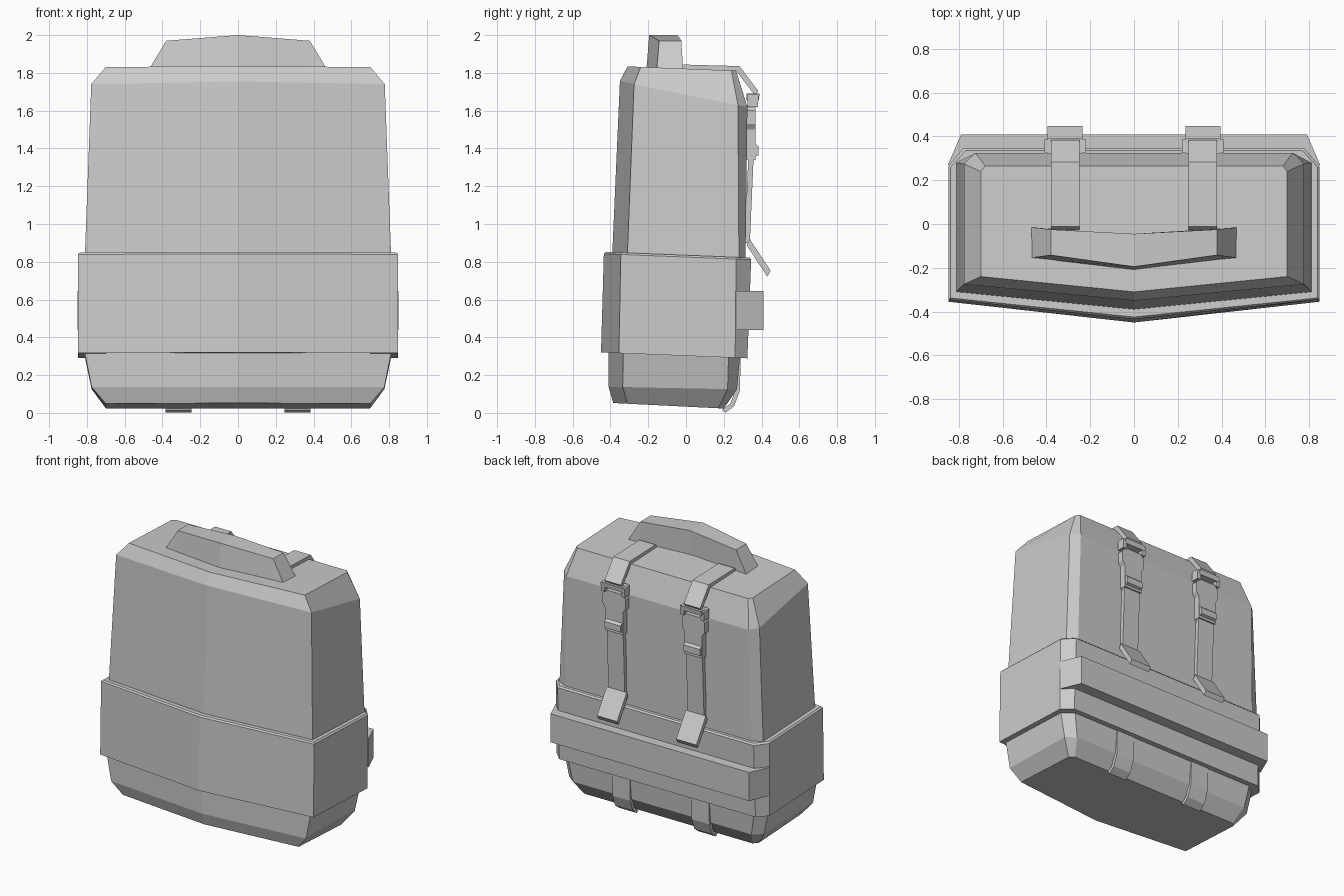
import bpy, bmesh

cube = bpy.data.objects.get("Cube")
if cube:
    bpy.data.objects.remove(cube, do_unlink=True)

grey = bpy.data.materials.new("plain grey")
grey.use_nodes = True
COLOUR = (0.6, 0.6, 0.6, 1)
grey.diffuse_color = COLOUR
grey.node_tree.nodes["Principled BSDF"].inputs["Base Color"].default_value = COLOUR


def loft(name, rings):
    """Skin a stack of equal-length rings and cap both ends, flat shaded."""
    bm = bmesh.new()
    rows = [[bm.verts.new(p) for p in ring] for ring in rings]
    n = len(rows[0])
    for a, b in zip(rows, rows[1:]):
        for i in range(n):
            j = (i + 1) % n
            bm.faces.new((a[i], a[j], b[j], b[i]))
    bm.faces.new(rows[0][::-1])
    bm.faces.new(rows[-1])
    bmesh.ops.recalc_face_normals(bm, faces=bm.faces)
    mesh = bpy.data.meshes.new(name)
    bm.to_mesh(mesh)
    bm.free()
    mesh.materials.append(grey)
    obj = bpy.data.objects.new(name, mesh)
    bpy.context.collection.objects.link(obj)
    return obj


def shell_ring(z, slope, side, back_half, ridge, front, corner, back):
    """Pack outline with a pointed front and cut back corners, tilted along y."""
    half = [(side, front), (side, corner), (back_half, back)]
    outline = [(0, ridge)] + half + [(-x, y) for x, y in reversed(half)]
    return [(x, y, z + slope * y) for x, y in outline]


def side_prism(name, profile, x0, x1):
    """Extrude a (y, z) profile across x."""
    return loft(name, [[(x, y, z) for y, z in profile] for x in (x0, x1)])


def ribbon(name, path, thick, x0, x1):
    """Strap following a (y, z) path, thickened by an offset."""
    dy, dz = thick
    return side_prism(name, path + [(y + dy, z + dz) for y, z in reversed(path)], x0, x1)


# Main body with its sloping lid
loft("pack_body", [
    shell_ring(0.033, -0.05, 0.70, 0.67, -0.385, -0.31, 0.17, 0.20),
    shell_ring(0.13, -0.02, 0.775, 0.71, -0.41, -0.335, 0.22, 0.27),
    shell_ring(0.30, -0.04, 0.81, 0.74, -0.41, -0.333, 0.225, 0.285),
    shell_ring(0.835, -0.04, 0.81, 0.74, -0.39, -0.31, 0.28, 0.315),
    shell_ring(1.685, -0.20, 0.777, 0.725, -0.35, -0.275, 0.275, 0.325),
    shell_ring(1.822, -0.04, 0.70, 0.68, -0.31, -0.24, 0.24, 0.265),
])

# Wide band round the lower half
loft("waist_band", [
    shell_ring(0.302, -0.04, 0.848, 0.78, -0.45, -0.355, 0.26, 0.325),
    shell_ring(0.825, -0.04, 0.848, 0.78, -0.435, -0.345, 0.265, 0.345),
    shell_ring(0.835, -0.04, 0.838, 0.77, -0.425, -0.338, 0.26, 0.335),
])

# Padded bar across the back of the band
bar = [(0.85, 0.27), (0.79, 0.41), (-0.79, 0.41), (-0.85, 0.27)]
loft("back_bar", [[(x, y, z) for x, y in bar] for z in (0.44, 0.645)])

# Carry handle, lofted from end to end
handle = []
for x, z, front, back, low_front, low_back in (
        (-0.47, 1.82, -0.155, -0.015, -0.155, -0.015),
        (-0.38, 1.97, -0.142, -0.025, -0.165, -0.022),
        (0, 2.0, -0.195, -0.045, -0.21, -0.053),
        (0.38, 1.97, -0.142, -0.025, -0.165, -0.022),
        (0.47, 1.82, -0.155, -0.015, -0.155, -0.015)):
    base = min(z, 1.815)
    handle.append([(x, front, z), (x, back, z), (x, low_back, base - 0.005), (x, low_front, base - 0.005)])
loft("carry_handle", handle)

# Matching straps and buckles on each side
for label, sign in (("left", 1), ("right", -1)):
    mid = 0.315 * sign

    def span(half):
        return mid - half, mid + half

    ribbon(label + "_lid_strap",
           [(-0.03, 1.82), (0.265, 1.812), (0.365, 1.68)], (0.018, 0.024), *span(0.065))
    ribbon(label + "_back_strap",
           [(0.335, 1.60), (0.332, 1.40), (0.31, 0.90)], (0.028, 0), *span(0.065))
    ribbon(label + "_strap_tail",
           [(0.32, 0.89), (0.43, 0.722)], (0.018, 0.03), *span(0.08))
    ribbon(label + "_bottom_strap",
           [(0.27, 0.31), (0.265, 0.13), (0.235, 0.05), (0.19, 0.015)], (0.02, -0.014), *span(0.07))

    # Buckle frame: crossbar and two prongs
    side_prism(label + "_buckle_crossbar",
               [(0.32, 1.69), (0.39, 1.69), (0.385, 1.655), (0.32, 1.655)], *span(0.08))
    for k, offset in enumerate((-0.08, 0.08)):
        side_prism(f"{label}_buckle_prong_{k + 1}",
                   [(0.325, 1.69), (0.385, 1.685), (0.38, 1.62), (0.325, 1.62)],
                   mid + offset - 0.015, mid + offset + 0.015)

    # Buckle body tapering downwards
    half = [(0.065, 1.63), (0.09, 1.60), (0.09, 1.53), (0.07, 1.50), (0.07, 1.34)]
    outline = half + [(-x, z) for x, z in reversed(half)]
    loft(label + "_buckle_body", [[(mid + x, y, z) for x, z in outline] for y in (0.32, 0.368)])
    side_prism(label + "_buckle_clip",
               [(0.35, 1.44), (0.385, 1.41), (0.385, 1.365), (0.35, 1.35)], *span(0.065))
